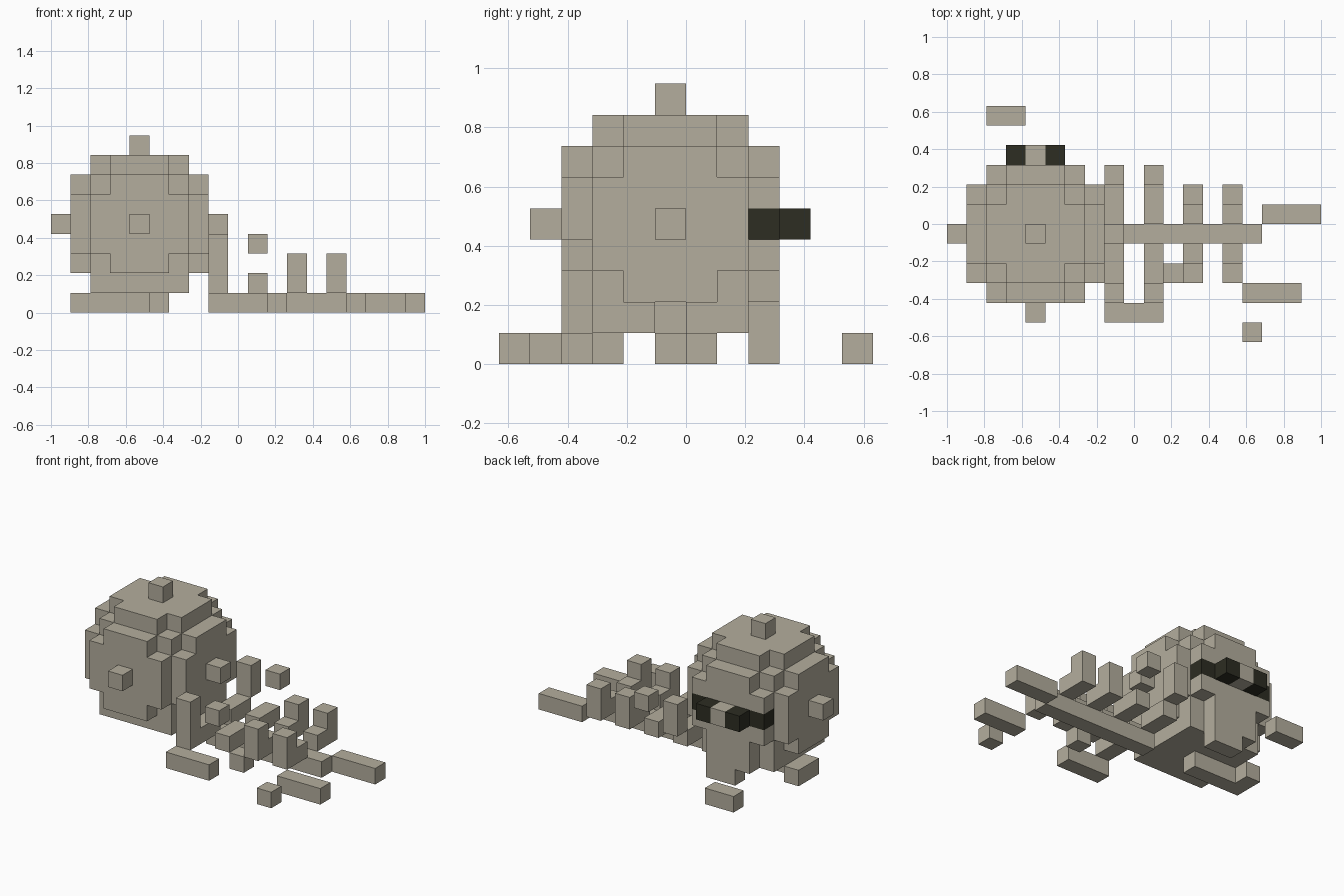
import bpy
import bmesh
from mathutils import Vector

if "Cube" in bpy.data.objects:
    bpy.data.objects.remove(bpy.data.objects["Cube"], do_unlink=True)

U = 2 / 19                                  # edge of one block
ORIGIN = Vector((-1.0, -6 * U, 0.0))        # corner of the block grid


def material(name, rgb):
    m = bpy.data.materials.new(name)
    m.use_nodes = True
    m.diffuse_color = (*rgb, 1)
    m.node_tree.nodes["Principled BSDF"].inputs["Base Color"].default_value = (*rgb, 1)
    return m


BONE = material("bone", (0.456, 0.423, 0.337))
DARK = material("dark socket", (0.026, 0.026, 0.016))


def box(i0, i1, j0, j1, k0, k1):
    """Block cells in an inclusive range."""
    return {(i, j, k) for i in range(i0, i1 + 1)
            for j in range(j0, j1 + 1) for k in range(k0, k1 + 1)}


def side(d):
    """Corner offsets of the cell side facing d, in winding order."""
    n = Vector(d)
    a = Vector((n.y, n.z, n.x))
    b = n.cross(a)
    mid = Vector((0.5, 0.5, 0.5))
    return [mid + (n + a * s + b * t) / 2
            for s, t in ((-1, -1), (1, -1), (1, 1), (-1, 1))]


SIDES = {d: side(d) for d in ((1, 0, 0), (-1, 0, 0), (0, 1, 0),
                              (0, -1, 0), (0, 0, 1), (0, 0, -1))}


def build(name, cells, mat):
    """Outer skin of a set of block cells."""
    bm = bmesh.new()
    for c in sorted(cells):
        for d, corners in SIDES.items():
            if tuple(p + q for p, q in zip(c, d)) not in cells:
                bm.faces.new([bm.verts.new(ORIGIN + (Vector(c) + o) * U) for o in corners])
    bmesh.ops.remove_doubles(bm, verts=bm.verts, dist=0.001)
    bmesh.ops.dissolve_limit(bm, angle_limit=0.01, verts=bm.verts, edges=bm.edges)
    bmesh.ops.recalc_face_normals(bm, faces=bm.faces)
    me = bpy.data.meshes.new(name)
    bm.to_mesh(me)
    bm.free()
    me.materials.append(mat)
    bpy.context.collection.objects.link(bpy.data.objects.new(name, me))


# Dark eye band across the back of the skull, with two protruding eyes
eyes = box(2, 6, 8, 8, 4, 4) | {(3, 9, 4), (5, 9, 4)}
build("eye_band", eyes, DARK)

# Rounded skull with a square base and a jaw reaching the ground
skull = {(i, j, k) for i, j, k in box(1, 7, 2, 8, 1, 7)
         if (i - 4) ** 2 + (j - 5) ** 2 + (k - 4) ** 2 <= 14}
skull |= box(2, 6, 3, 7, 1, 1)
skull |= box(3, 5, 8, 8, 1, 1) | box(4, 5, 8, 8, 0, 0)
build("skull", skull - eyes, BONE)

# Single-block knobs around the skull
for name, cell in (("top_knob", (4, 5, 8)), ("front_knob", (4, 1, 4)),
                   ("right_knob", (0, 5, 4)), ("left_knob", (8, 5, 4)),
                   ("nose", (4, 9, 4))):
    build(name, {cell}, BONE)

# Flat bone below the skull
build("skull_foot", box(1, 4, 5, 5, 0, 0) | {(1, 6, 0)}, BONE)

# Spine and tail
build("spine", box(8, 15, 5, 5, 0, 0), BONE)
build("tail_tip", box(16, 18, 6, 6, 0, 0), BONE)

# Large ribs near the skull
build("rib_1_front", box(8, 8, 3, 4, 1, 1) | box(8, 8, 2, 2, 1, 3), BONE)
build("rib_1_back", box(8, 8, 6, 7, 1, 1) | box(8, 8, 8, 8, 2, 3), BONE)

# Broken ribs with floating ends
build("rib_2_front", box(10, 10, 3, 4, 1, 1) | {(10, 2, 3)}, BONE)
build("rib_2_back", box(10, 10, 6, 7, 1, 1) | {(10, 8, 3)}, BONE)

# Small upright ribs
for n, i in ((3, 12), (4, 14)):
    build(f"rib_{n}_front", {(i, 4, 1)} | box(i, i, 3, 3, 1, 2), BONE)
    build(f"rib_{n}_back", {(i, 6, 1)} | box(i, i, 7, 7, 1, 2), BONE)

# Loose bones scattered on the ground
for n, cells in enumerate((box(8, 10, 1, 1, 0, 0), box(15, 17, 2, 2, 0, 0),
                           box(15, 15, 0, 0, 0, 0), box(2, 3, 11, 11, 0, 0),
                           box(11, 11, 3, 3, 0, 0)), 1):
    build(f"loose_bone_{n}", cells, BONE)
